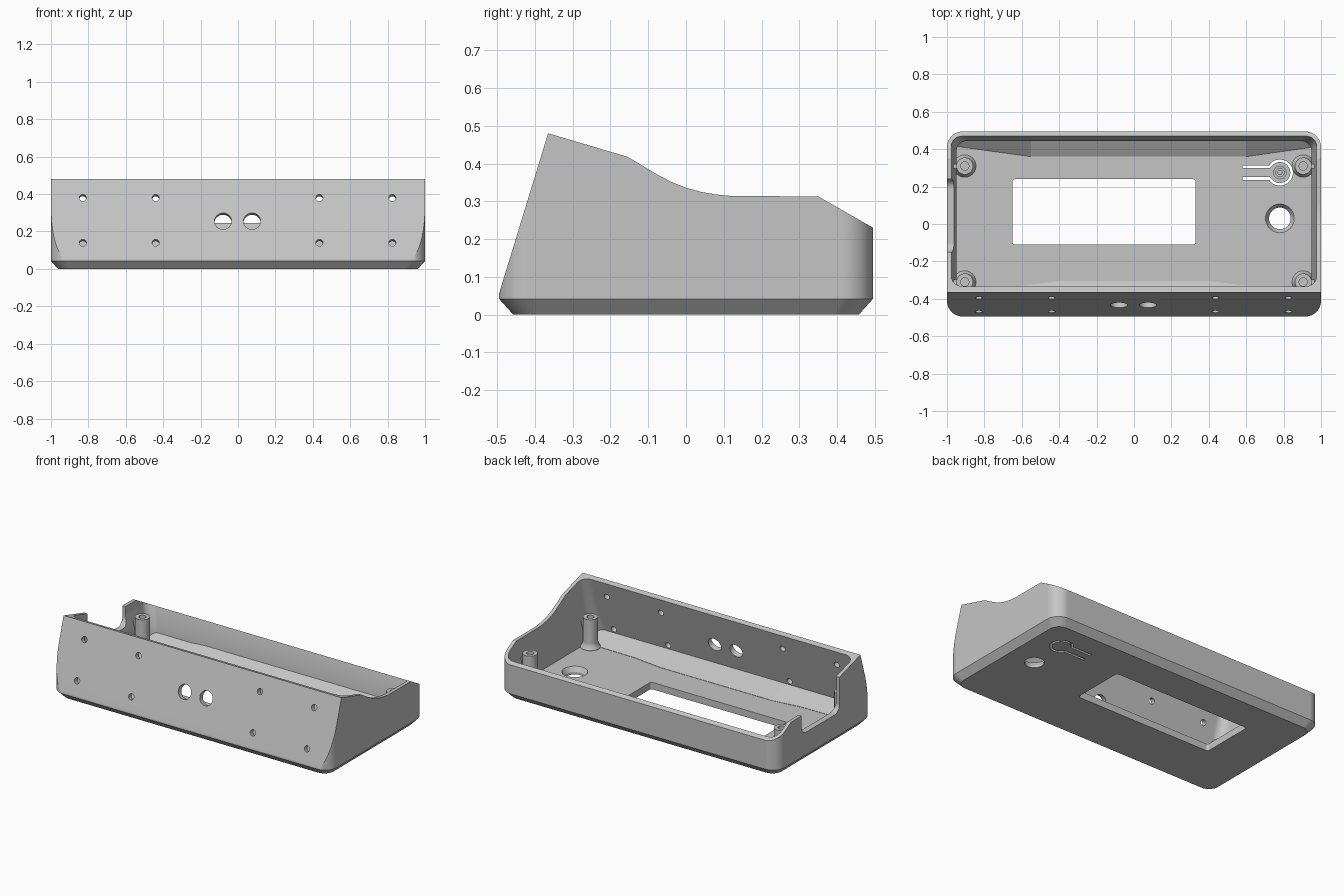
import bpy, bmesh, math
from mathutils import Vector

cube = bpy.data.objects.get("Cube")
if cube:
    bpy.data.objects.remove(cube, do_unlink=True)

grey = bpy.data.materials.new("Plain grey")
grey.use_nodes = True
grey.diffuse_color = (0.56, 0.56, 0.56, 1)
grey.node_tree.nodes["Principled BSDF"].inputs["Base Color"].default_value = (0.56, 0.56, 0.56, 1)

FLOOR = 0.045


def front_y(z):
    """Position of the sloping front face at height z."""
    return -0.495 + (z - 0.055) * 0.306


def loft(name, rings):
    """Closed solid through rings with equal point counts."""
    bm = bmesh.new()
    vs = [[bm.verts.new(p) for p in ring] for ring in rings]
    n = len(vs[0])
    for a, b in zip(vs, vs[1:]):
        for i in range(n):
            j = (i + 1) % n
            bm.faces.new((a[i], a[j], b[j], b[i]))
    bm.faces.new(vs[0][::-1])
    bm.faces.new(vs[-1])
    bmesh.ops.recalc_face_normals(bm, faces=bm.faces)
    me = bpy.data.meshes.new(name)
    bm.to_mesh(me)
    bm.free()
    me.materials.append(grey)
    ob = bpy.data.objects.new(name, me)
    bpy.context.collection.objects.link(ob)
    return ob


def rounded(x0, x1, y0, y1, r, n=10):
    """Rounded rectangle outline."""
    pts = []
    corners = [(x1 - r, y1 - r), (x0 + r, y1 - r), (x0 + r, y0 + r), (x1 - r, y0 + r)]
    for k, (cx, cy) in enumerate(corners):
        for i in range(n + 1):
            a = math.pi / 2 * (k + i / n)
            pts.append((cx + r * math.cos(a), cy + r * math.sin(a)))
    return pts


def prism_z(name, pts, z0, z1):
    return loft(name, [[(x, y, z) for x, y in pts] for z in (z0, z1)])


def prism_x(name, pts, x0, x1):
    return loft(name, [[(x, y, z) for y, z in pts] for x in (x0, x1)])


def turned(name, profile, x, y, n=32):
    """Round part from (radius, height) pairs."""
    return loft(name, [[(x + r * math.cos(math.tau * i / n), y + r * math.sin(math.tau * i / n), z)
                        for i in range(n)] for r, z in profile])


def combine(target, cutter, op="DIFFERENCE"):
    mod = target.modifiers.new("cut", "BOOLEAN")
    mod.operation, mod.solver, mod.object = op, "EXACT", cutter
    bpy.context.view_layer.objects.active = target
    bpy.ops.object.modifier_apply(modifier=mod.name)
    bpy.data.objects.remove(cutter, do_unlink=True)


def smooth(ob):
    bpy.ops.object.select_all(action="DESELECT")
    ob.select_set(True)
    bpy.context.view_layer.objects.active = ob
    bpy.ops.object.shade_smooth_by_angle(angle=math.radians(25))
    mod = ob.modifiers.new("even_shading", "WEIGHTED_NORMAL")
    mod.keep_sharp = True


# Outer shell with chamfered base
rings = []
for z, off in ((0, 0.038), (0.042, 0), (0.7, 0)):
    rings.append([(x, y, z) for x, y in
                  rounded(-1 + off, 1 - off, -0.495 + off, 0.495 - off, 0.085 - off * 0.5)])
shell = loft("case_shell", rings)

# Side outline: sloping front, high front edge, sweeping curve, low back
outline = [(front_y(-0.1), -0.1), (-0.365, 0.48), (-0.155, 0.418)]
outline += [(-0.08, 0.373), (-0.04, 0.352), (0, 0.336), (0.04, 0.325), (0.08, 0.318), (0.12, 0.314)]
outline += [(0.35, 0.313), (0.6, 0.17), (0.6, -0.1)]
combine(shell, prism_x("outline_cutter", outline, -1.2, 1.2), "INTERSECT")

# Hollow interior, thinner towards the rim
rings = []
for z, off in ((FLOOR, 0.05), (0.14, 0.05), (0.25, 0.023), (0.7, 0.023)):
    rings.append([(x, y, z) for x, y in
                  rounded(-1 + off, 1 - off, front_y(z) + 0.035, 0.495 - off, 0.06)])
combine(shell, loft("cavity_cutter", rings))

# Cable notch in one side wall
combine(shell, prism_x("notch_cutter", rounded(-0.15, 0.24, 0.19, 0.7, 0.05), -1.1, -0.93))

# Display window and dial hole
combine(shell, prism_z("window_cutter", rounded(-0.65, 0.33, -0.11, 0.24, 0.015, 4), -0.1, 0.1))
combine(shell, turned("dial_cutter", [(0.058, -0.1), (0.058, 0.015), (0.08, 0.05), (0.08, 0.1)], 0.78, 0.03))

# Slot that frees the flexible button tongue
bx, by, br = 0.78, 0.275, 0.063
path = [Vector((0.58, by + 0.032))]
for i in range(25):
    a = math.radians(150 - 300 * i / 24)
    path.append(Vector((bx + br * math.cos(a), by + br * math.sin(a))))
path.append(Vector((0.58, by - 0.032)))
left, right = [], []
for i, p in enumerate(path):
    d = (path[min(i + 1, len(path) - 1)] - path[max(i - 1, 0)]).normalized() * 0.007
    left.append((p.x - d.y, p.y + d.x))
    right.append((p.x + d.y, p.y - d.x))
combine(shell, prism_z("slot_cutter", left + right[::-1], -0.1, 0.1))

# Holes square to the sloping front
holes = [(x, z, 0.019) for x in (-0.83, -0.44, 0.435, 0.825) for z in (0.14, 0.38)]
holes += [(x, 0.255, 0.046) for x in (-0.08, 0.075)]
for x, z, r in holes:
    drill = turned("hole_cutter", [(r, -0.07), (r, 0.07)], 0, 0, 24)
    drill.location = (x, front_y(z), z)
    drill.rotation_euler.x = math.atan2(1, 0.306)
    bpy.context.view_layer.update()
    combine(shell, drill)
smooth(shell)

# Sloping fillets where the floor meets the long walls
def fillet(name, wall_foot, wall_top, feet, top):
    sections = []
    for x, foot in feet:
        sections.append([(x, wall_foot, FLOOR - 0.01), (x, foot, FLOOR - 0.01),
                         (x, foot, FLOOR + 0.002), (x, wall_top, top)])
    return loft(name, sections)


fillet("front_fillet", -0.465, front_y(0.105) + 0.03,
       [(-0.95, -0.335), (-0.6, -0.33), (-0.4, -0.305), (0.4, -0.305), (0.6, -0.33), (0.95, -0.335)], 0.105)
fillet("back_fillet", 0.455, 0.455,
       [(-0.95, 0.415), (-0.55, 0.36), (0.6, 0.36), (0.95, 0.41)], 0.1)

# Screw posts with ribs to the side walls
for side, sx in (("left", 1), ("right", -1)):
    for end, y in (("front", -0.31), ("back", 0.31)):
        post = turned(f"{end}_{side}_screw_post",
                      [(0.06, FLOOR - 0.01), (0.06, FLOOR + 0.005), (0.05, 0.065), (0.045, 0.085),
                       (0.045, 0.24), (0.022, 0.24), (0.022, 0.12)], sx * 0.905, y)
        smooth(post)
        prism_z(f"{end}_{side}_post_rib",
                rounded(*sorted((sx * 0.94, sx * 0.965)), y - 0.012, y + 0.012, 0.002, 2),
                FLOOR - 0.01, 0.2)

# Button pin on the tongue
smooth(turned("button_pin", [(0.036, FLOOR - 0.01), (0.036, 0.1), (0.022, 0.1), (0.022, 0.085),
                             (0.014, 0.085), (0.014, 0.1)], bx, by))
